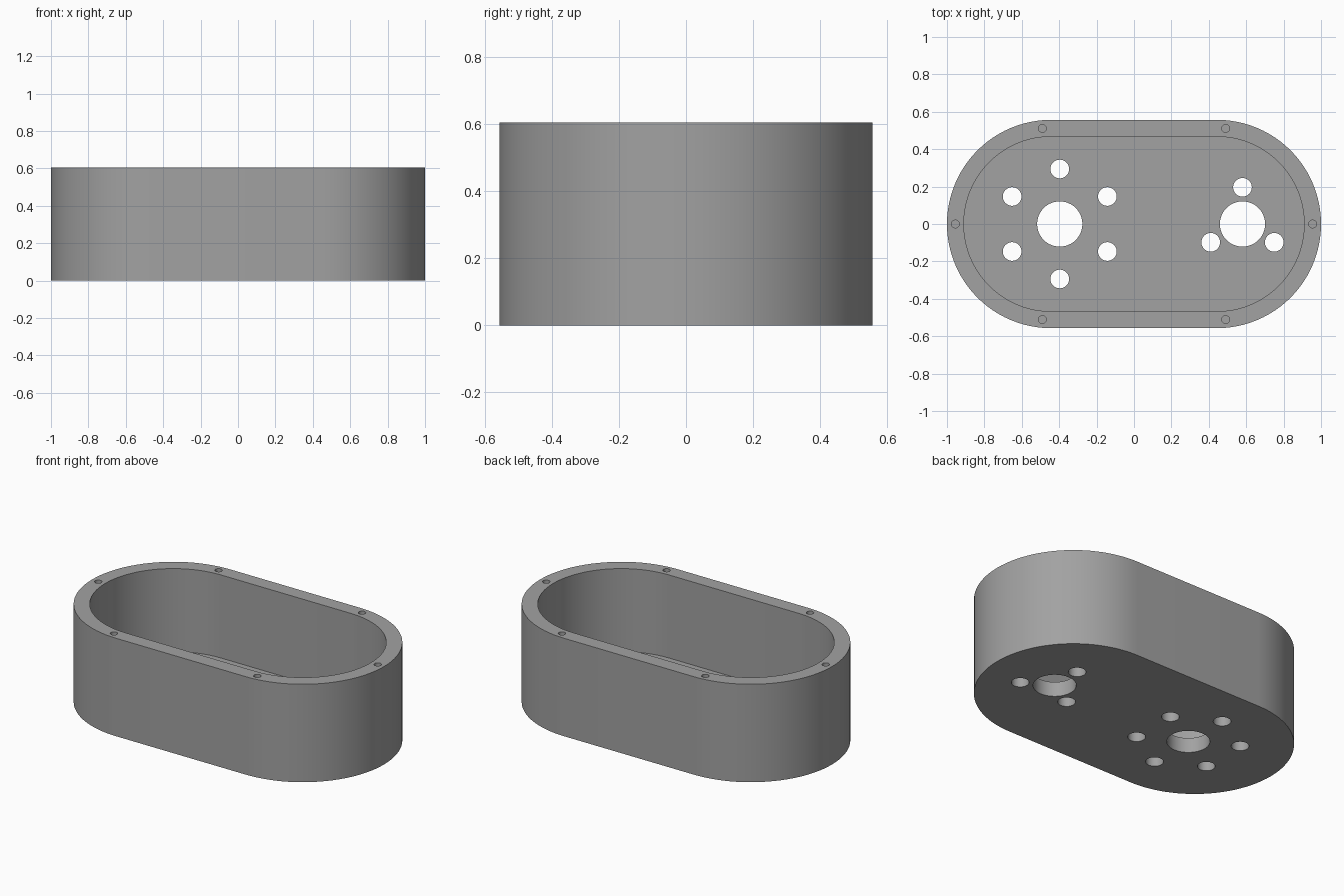
import bpy, bmesh, math

if "Cube" in bpy.data.objects:
    bpy.data.objects.remove(bpy.data.objects["Cube"])

HEIGHT, FLOOR = 0.605, 0.092
R_OUT, WALL = 0.557, 0.09
HALF = 1.0 - R_OUT            # centre of each rounded end
SEG = 48                      # segments per half circle

grey = bpy.data.materials.new("grey")
grey.diffuse_color = (0.36, 0.36, 0.36, 1)
grey.use_nodes = True
grey.node_tree.nodes["Principled BSDF"].inputs["Base Color"].default_value = grey.diffuse_color


def add_prism(bm, points, z0, z1):
    """Extrude a closed counter-clockwise outline from z0 to z1."""
    low = [bm.verts.new((x, y, z0)) for x, y in points]
    high = [bm.verts.new((x, y, z1)) for x, y in points]
    bm.faces.new(low[::-1])
    bm.faces.new(high)
    n = len(points)
    for i in range(n):
        j = (i + 1) % n
        bm.faces.new((low[i], low[j], high[j], high[i]))


def stadium(r):
    pts = []
    for cx, start in ((HALF, -math.pi / 2), (-HALF, math.pi / 2)):
        for i in range(SEG + 1):
            a = start + math.pi * i / SEG
            pts.append((cx + r * math.cos(a), r * math.sin(a)))
    return pts


def circle(cx, cy, r, n=32):
    return [(cx + r * math.cos(2 * math.pi * i / n),
             cy + r * math.sin(2 * math.pi * i / n)) for i in range(n)]


def make_object(name, prisms):
    bm = bmesh.new()
    for points, z0, z1 in prisms:
        add_prism(bm, points, z0, z1)
    mesh = bpy.data.meshes.new(name)
    bm.to_mesh(mesh)
    bm.free()
    mesh.materials.append(grey)
    obj = bpy.data.objects.new(name, mesh)
    bpy.context.collection.objects.link(obj)
    return obj


def cut(target, cutter):
    mod = target.modifiers.new("cut", 'BOOLEAN')
    mod.operation = 'DIFFERENCE'
    mod.solver = 'EXACT'
    mod.object = cutter
    cutter.hide_render = True
    bpy.context.view_layer.objects.active = target
    bpy.ops.object.modifier_apply(modifier=mod.name)
    bpy.data.objects.remove(cutter)


# Rounded housing body and its open cavity
housing = make_object("housing", [(stadium(R_OUT), 0, HEIGHT)])
cut(housing, make_object("cavity_cutter", [(stadium(R_OUT - WALL), FLOOR, HEIGHT + 0.1)]))

# Shaft holes in the floor, each with a ring of bolt holes
holes = []
for cx, count, ring in ((-0.397, 6, 0.294), (0.58, 3, 0.196)):
    holes.append((circle(cx, 0, 0.121, 48), -0.1, FLOOR + 0.1))
    for i in range(count):
        a = math.pi / 2 + 2 * math.pi * i / count
        holes.append((circle(cx + ring * math.cos(a), ring * math.sin(a), 0.05),
                      -0.1, FLOOR + 0.1))

# Blind screw holes around the rim
rim = [(sx * 0.49, sy * 0.511) for sx in (-1, 1) for sy in (-1, 1)]
rim += [(-0.955, 0), (0.955, 0)]
for x, y in rim:
    holes.append((circle(x, y, 0.021, 24), HEIGHT - 0.2, HEIGHT + 0.1))
cut(housing, make_object("hole_cutter", holes))

# Smooth curved walls, crisp rims
bpy.ops.object.select_all(action='DESELECT')
housing.select_set(True)
bpy.context.view_layer.objects.active = housing
bpy.ops.object.shade_smooth_by_angle(angle=math.radians(30))
